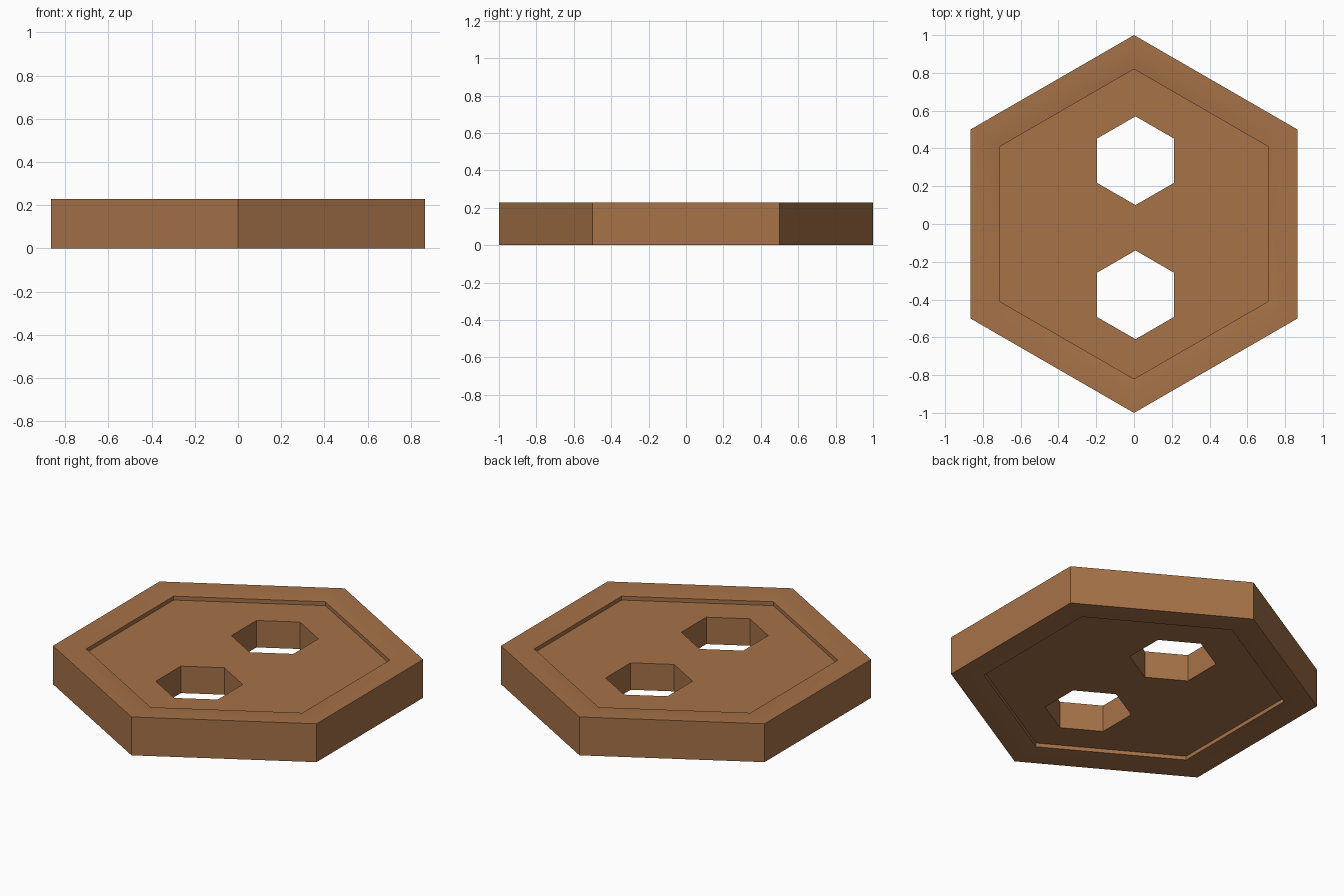
import bpy, bmesh, math

if "Cube" in bpy.data.objects:
    bpy.data.objects.remove(bpy.data.objects["Cube"])

H = 0.228          # plate height
SIDES = 6


def hex_ring(bm, r, z, cx=0.0, cy=0.0):
    # hexagon with points toward +y and -y
    return [bm.verts.new((cx + r * math.cos(math.pi / 2 + i * math.tau / SIDES),
                          cy + r * math.sin(math.pi / 2 + i * math.tau / SIDES), z))
            for i in range(SIDES)]


def hex_solid(name, profile, cx=0.0, cy=0.0):
    # stack hexagon rings given as (radius, z) and cap both ends
    bm = bmesh.new()
    rings = [hex_ring(bm, r, z, cx, cy) for r, z in profile]
    for a, b in zip(rings, rings[1:]):
        for i in range(SIDES):
            j = (i + 1) % SIDES
            bm.faces.new((a[i], a[j], b[j], b[i]))
    bm.faces.new(rings[0][::-1])
    bm.faces.new(rings[-1])
    bmesh.ops.recalc_face_normals(bm, faces=bm.faces[:])
    me = bpy.data.meshes.new(name)
    bm.to_mesh(me)
    bm.free()
    ob = bpy.data.objects.new(name, me)
    bpy.context.collection.objects.link(ob)
    return ob


brown = bpy.data.materials.new("warm_brown")
brown.diffuse_color = (0.38, 0.168, 0.064, 1)
brown.use_nodes = True
brown.node_tree.nodes["Principled BSDF"].inputs["Base Color"].default_value = brown.diffuse_color

# plate: raised rim with a gently sloped inner lip, recessed panel, same below
upper = [(1.0, H), (0.91, H), (0.82, H - 0.011), (0.82, H - 0.034)]
lower = [(r, H - z) for r, z in reversed(upper)]
plate = hex_solid("hexagonal_plate", lower + upper)
plate.data.materials.append(brown)

# two hexagonal through holes
for cy in (0.335, -0.375):
    cutter = hex_solid("hole_cutter", [(0.235, -0.2), (0.235, H + 0.2)], 0.008, cy)
    cutter.hide_render = True
    cutter.data.materials.append(brown)
    mod = plate.modifiers.new("hole", 'BOOLEAN')
    mod.operation = 'DIFFERENCE'
    mod.solver = 'EXACT'
    mod.object = cutter
    bpy.context.view_layer.objects.active = plate
    bpy.ops.object.modifier_apply(modifier=mod.name)
    bpy.data.objects.remove(cutter)

# soft lip, sharp edges everywhere else
bpy.ops.object.select_all(action='DESELECT')
plate.select_set(True)
bpy.context.view_layer.objects.active = plate
bpy.ops.object.shade_smooth_by_angle(angle=math.radians(30))
